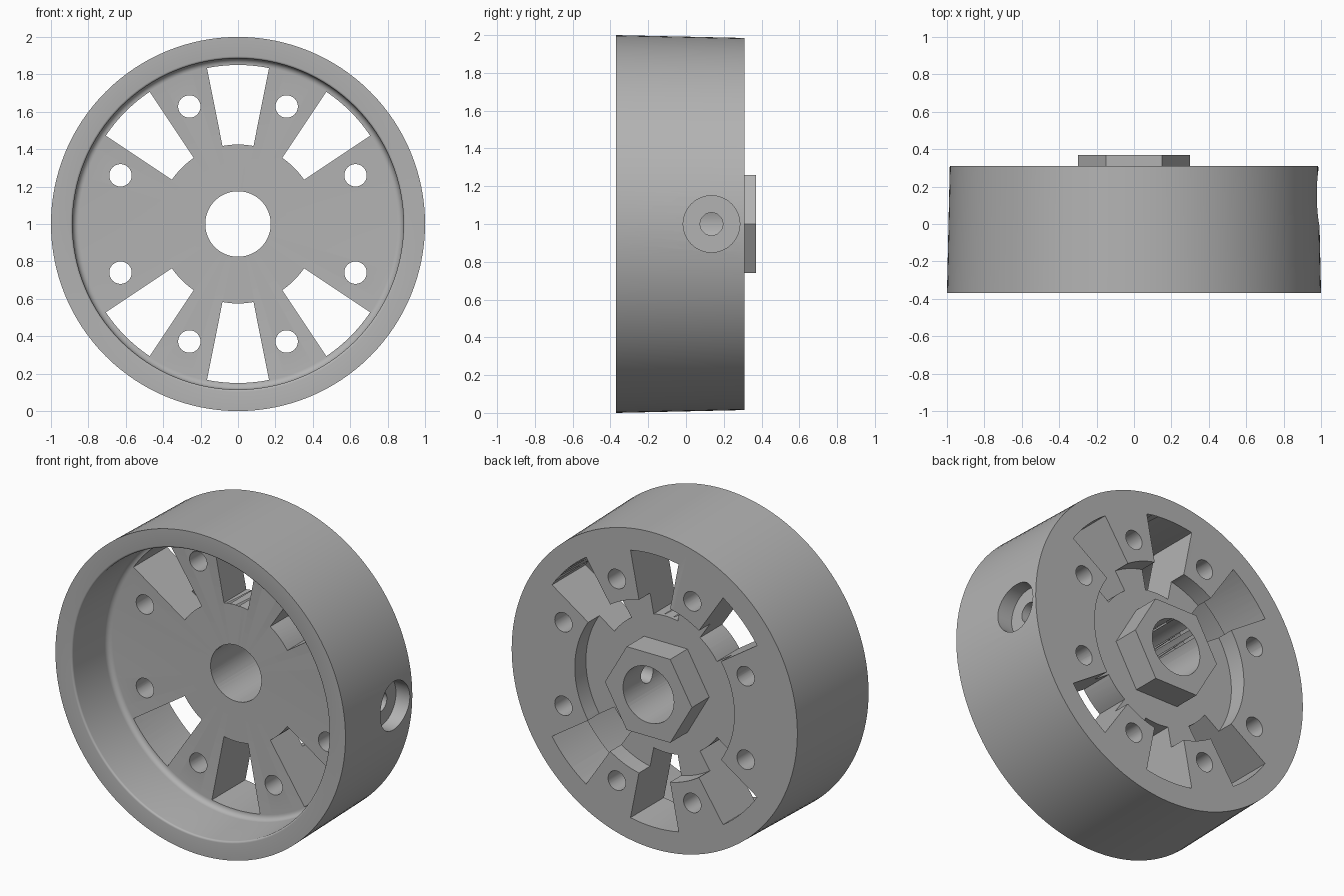
import bpy, bmesh
from math import sin, cos, pi, radians
from mathutils import Matrix, Vector

cube = bpy.data.objects.get("Cube")
if cube:
    bpy.data.objects.remove(cube)

FRONT, BACK, BOSS = -0.37, 0.31, 0.37     # depth of the rim front, rim back, hex boss
WEB, POCKET = -0.02, 0.20                 # web front face, rear pocket floor
WALL, FILLET, LIP = 0.885, 0.033, 0.012   # dish wall radius and its roundings
SEG = 128

grey = bpy.data.materials.new("plain grey")
grey.use_nodes = True
colour = (0.45, 0.45, 0.45, 1)
grey.diffuse_color = colour
grey.node_tree.nodes["Principled BSDF"].inputs["Base Color"].default_value = colour


def finish(bm, name):
    bmesh.ops.recalc_face_normals(bm, faces=bm.faces)
    mesh = bpy.data.meshes.new(name)
    bm.to_mesh(mesh)
    bm.free()
    mesh.materials.append(grey)
    ob = bpy.data.objects.new(name, mesh)
    bpy.context.collection.objects.link(ob)
    return ob


def lathe(name, profile):
    """Revolve (radius, depth) points about the axle; the ends lie on the axis."""
    bm = bmesh.new()
    verts = [bm.verts.new((r, y, 1)) for r, y in profile]
    edges = [bm.edges.new(pair) for pair in zip(verts, verts[1:])]
    bmesh.ops.spin(bm, geom=verts + edges, cent=(0, 0, 1), axis=(0, 1, 0),
                   angle=2 * pi, steps=SEG, use_merge=True)
    bmesh.ops.remove_doubles(bm, verts=bm.verts, dist=1e-5)
    return finish(bm, name)


def prism(name, outline, y0, y1):
    """Extrude an (x, z) outline, measured from the axle, along the depth."""
    bm = bmesh.new()
    face = bm.faces.new([bm.verts.new((x, y0, 1 + z)) for x, z in outline])
    ext = bmesh.ops.extrude_face_region(bm, geom=[face])["geom"]
    moved = [v for v in ext if isinstance(v, bmesh.types.BMVert)]
    bmesh.ops.translate(bm, verts=moved, vec=(0, y1 - y0, 0))
    return finish(bm, name)


def arc(r, a0, a1, n, cx=0, cz=0):
    return [(cx + r * cos(a0 + (a1 - a0) * i / n),
             cz + r * sin(a0 + (a1 - a0) * i / n)) for i in range(n + 1)]


def disc(r, n, cx=0, cz=0):
    return arc(r, 0, 2 * pi, n, cx, cz)[:-1]


def side_drill(name, r, x0, x1):
    """Round cutter along x, level with the axle."""
    bm = bmesh.new()
    place = Matrix.Translation(((x0 + x1) / 2, 0.135, 1)) @ Matrix.Rotation(pi / 2, 4, 'Y')
    bmesh.ops.create_cone(bm, cap_ends=True, segments=48, radius1=r, radius2=r,
                          depth=x1 - x0, matrix=place)
    return finish(bm, name)


def combine(target, tool, operation):
    tool.hide_render = True
    mod = target.modifiers.new(operation.lower(), 'BOOLEAN')
    mod.operation, mod.object, mod.solver = operation, tool, 'EXACT'
    bpy.context.view_layer.objects.active = target
    bpy.ops.object.modifier_apply(modifier=mod.name)
    bpy.data.objects.remove(tool)


# Wheel: dished front with rounded lip and root, tapered tread, pocketed back
profile = [(0, WEB)]
profile += arc(FILLET, -pi / 2, 0, 6, WALL - FILLET, 0)
profile = profile[:1] + [(r, WEB - FILLET - d) for r, d in profile[1:]]
profile += [(WALL + LIP - x, FRONT + LIP - z) for x, z in arc(LIP, 0, pi / 2, 4)]
profile += [(1, FRONT), (0.985, BACK), (0.55, BACK), (0.55, POCKET), (0, POCKET)]
wheel = lathe("wheel", profile)

# Hexagonal drive boss and axle bore
combine(wheel, prism("hex_boss", disc(0.3, 6), POCKET - 0.05, BOSS), 'UNION')
combine(wheel, prism("axle_bore", disc(0.175, 64), -0.5, 0.5), 'DIFFERENCE')

# Wedge windows, leaving solid spokes to both sides
half = radians(11.25)
for k in (1, 2, 3, 5, 6, 7):
    a = k * pi / 4
    wedge = arc(0.425, a - half, a + half, 8) + arc(0.85, a + half, a - half, 8)
    combine(wheel, prism("window", wedge, -0.2, 0.5), 'DIFFERENCE')

# Ring of small bolt holes between the windows
for k in range(8):
    a = (k + 0.5) * pi / 4
    hole = disc(0.06, 32, 0.68 * cos(a), 0.68 * sin(a))
    combine(wheel, prism("bolt_hole", hole, -0.2, 0.5), 'DIFFERENCE')

# Counterbored set screw hole from the tread to the bore
combine(wheel, side_drill("screw_counterbore", 0.15, 0.89, 1.2), 'DIFFERENCE')
combine(wheel, side_drill("screw_hole", 0.06, 0.05, 1.0), 'DIFFERENCE')

# Smooth curved walls, crisp edges
for ob in bpy.context.selected_objects:
    ob.select_set(False)
wheel.select_set(True)
bpy.context.view_layer.objects.active = wheel
bpy.ops.object.shade_smooth_by_angle(angle=radians(25))
